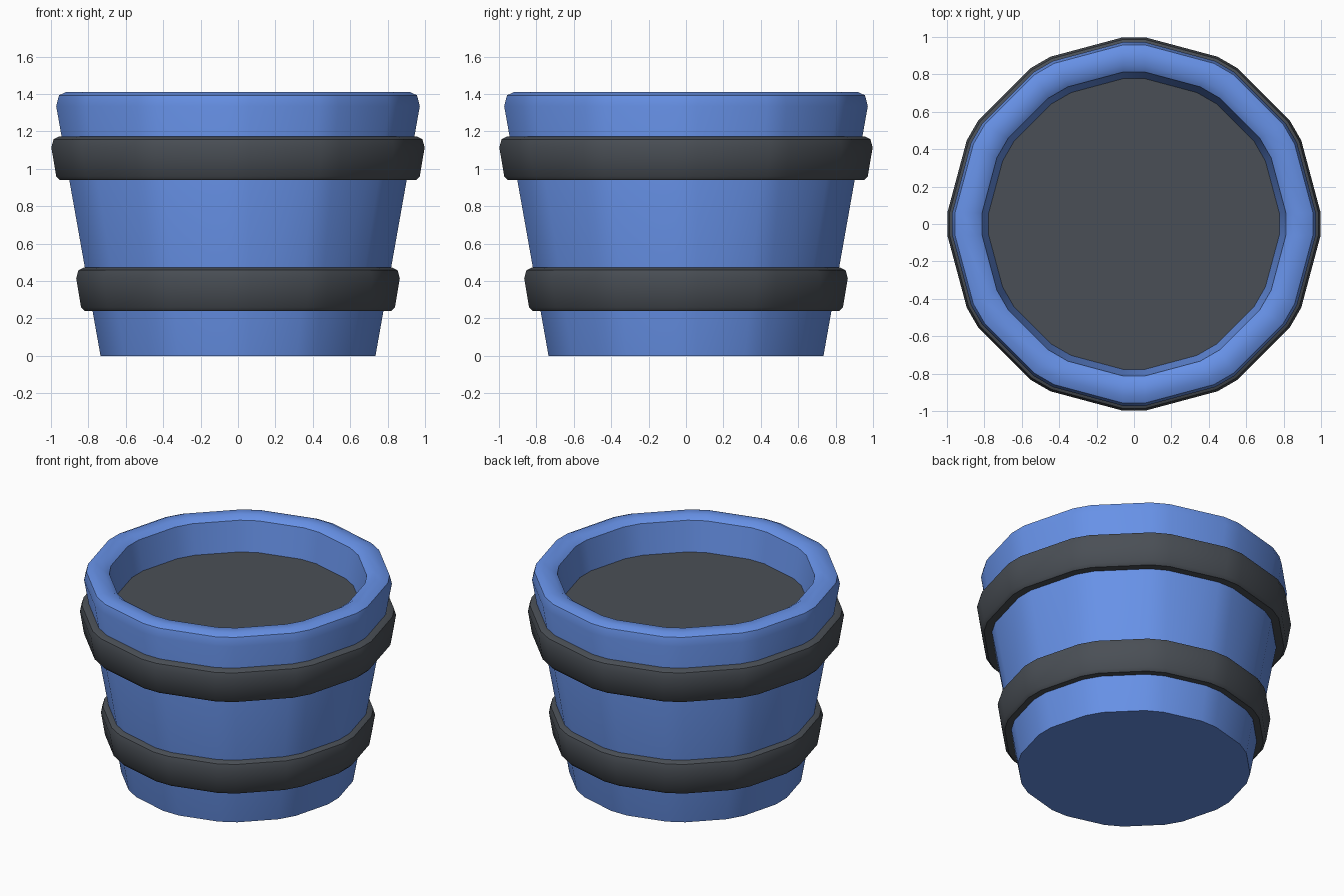
import bpy, bmesh, math

if "Cube" in bpy.data.objects:
    bpy.data.objects.remove(bpy.data.objects["Cube"])

SIDES = 12      # main corners, each cut by a narrow facet
HALF = 0.06     # half width of each corner facet


def material(name, rgb):
    m = bpy.data.materials.new(name)
    m.diffuse_color = (*rgb, 1)
    m.use_nodes = True
    m.node_tree.nodes["Principled BSDF"].inputs["Base Color"].default_value = m.diffuse_color
    return m


blue = material("blue paint", (0.135, 0.285, 0.80))
grey = material("dark grey", (0.068, 0.078, 0.092))


def lathe(name, profile, mat, cap_start=False, closed=False):
    """Sweep a (radius, z) profile round a chamfered twelve-sided ring."""
    bm = bmesh.new()
    rings = []
    for r, z in profile:
        ring = []
        for k in range(SIDES):
            a = 2 * math.pi * k / SIDES
            for t in (-HALF, HALF):
                ring.append(bm.verts.new((r * math.cos(a) - t * math.sin(a),
                                          r * math.sin(a) + t * math.cos(a), z)))
        rings.append(ring)
    n = SIDES * 2
    pairs = list(zip(rings, rings[1:]))
    if closed:
        pairs.append((rings[-1], rings[0]))
    for lo, hi in pairs:
        for i in range(n):
            j = (i + 1) % n
            bm.faces.new((lo[i], lo[j], hi[j], hi[i]))
    if cap_start:
        bm.faces.new(rings[0][::-1])
    me = bpy.data.meshes.new(name)
    bm.to_mesh(me)
    bm.free()
    me.materials.append(mat)
    ob = bpy.data.objects.new(name, me)
    bpy.context.collection.objects.link(ob)
    bpy.ops.object.select_all(action='DESELECT')
    ob.select_set(True)
    bpy.context.view_layer.objects.active = ob
    bpy.ops.object.shade_smooth_by_angle(angle=math.radians(35))
    return ob


# Tapered tub wall with rounded rim and inner lip
lathe("tub_body", [(0.735, 0), (0.972, 1.335), (0.957, 1.393), (0.92, 1.41),
                   (0.85, 1.41), (0.812, 1.385), (0.775, 1.17)],
      blue, cap_start=True)

# Two hoops following the taper
for name, r, z in (("lower_hoop", 0.865, 0.24), ("upper_hoop", 0.998, 0.94)):
    lathe(name, [(r - 0.10, z), (r - 0.045, z), (r - 0.026, z + 0.02),
                 (r, z + 0.175), (r - 0.012, z + 0.218), (r - 0.04, z + 0.232),
                 (r - 0.10, z + 0.232)], grey, closed=True)

# Soil surface inside the rim, facing up
soil = lathe("soil", [(0.778, 1.18)], grey, cap_start=True)
soil.data.flip_normals()
